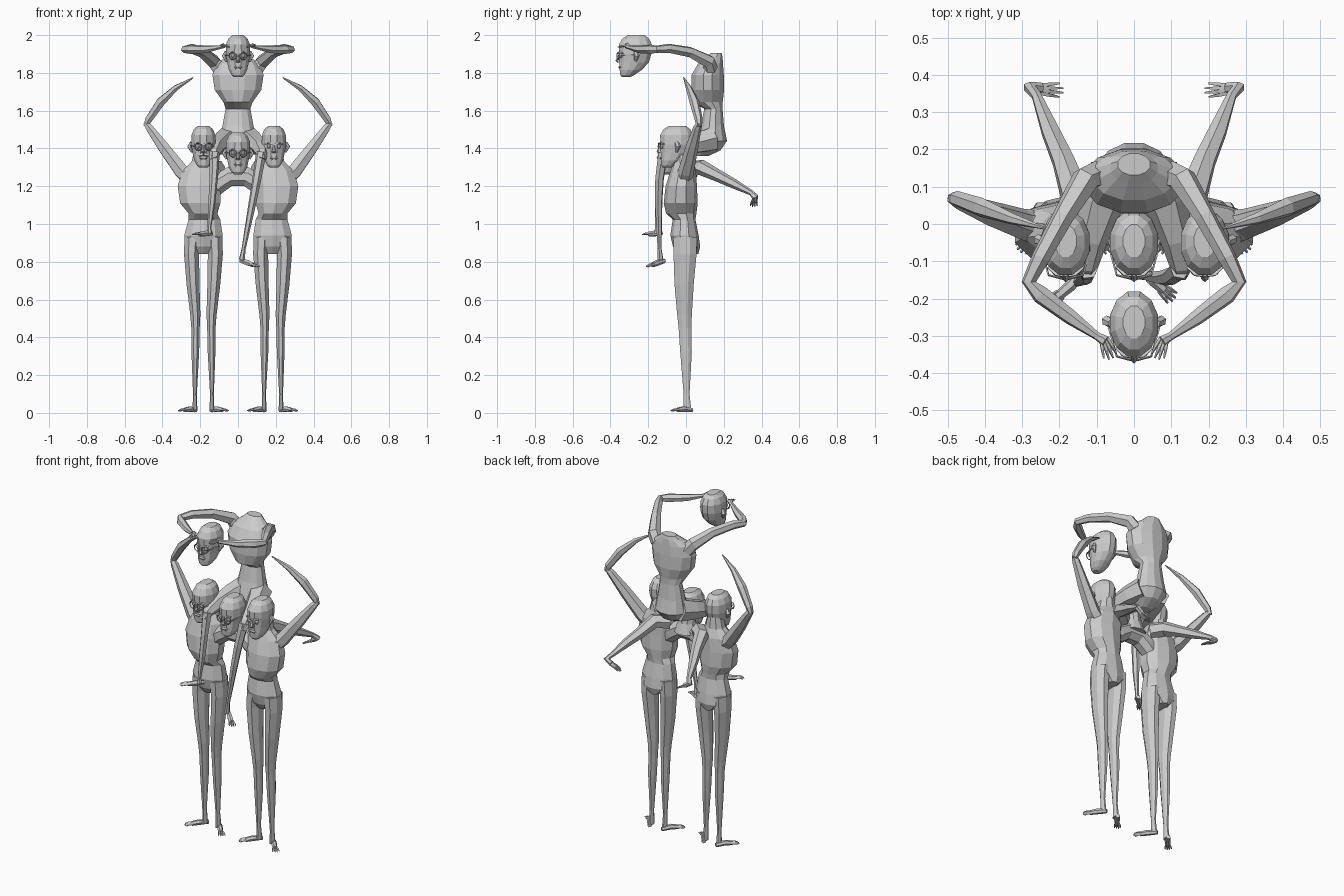
import bpy, bmesh, math
from mathutils import Vector, Quaternion


def make(name, rings):
    """Skin a list of vertex rings into a closed low-poly solid."""
    bm = bmesh.new()
    rows = [[bm.verts.new(p) for p in ring] for ring in rings]
    n = len(rows[0])
    for a, b in zip(rows, rows[1:]):
        for i in range(n):
            j = (i + 1) % n
            bm.faces.new((a[i], a[j], b[j], b[i]))
    bm.faces.new(rows[0][::-1])
    bm.faces.new(rows[-1])
    bmesh.ops.recalc_face_normals(bm, faces=bm.faces)
    me = bpy.data.meshes.new(name)
    bm.to_mesh(me)
    bm.free()
    ob = bpy.data.objects.new(name, me)
    bpy.context.collection.objects.link(ob)
    return ob


def circle(n):
    return [(math.cos(math.tau * (i + .5) / n), math.sin(math.tau * (i + .5) / n)) for i in range(n)]


def loft(name, rows, s=1, n=10, off=(0, 0, 0)):
    """Horizontal elliptical rings: x, y, z, rx, ry."""
    o = Vector(off)
    return make(name, [[o + Vector((s * (x + c * rx), y + d * ry, z)) for c, d in circle(n)]
                       for x, y, z, rx, ry in rows])


def limb(name, path, s=1, n=6):
    """Tapering tube along a path: x, y, z, radius."""
    pts = [Vector(p[:3]) for p in path]
    rings, q, last = [], Quaternion(), Vector((0, 0, 1))
    for i, p in enumerate(pts):
        t = (pts[min(i + 1, len(pts) - 1)] - pts[max(i - 1, 0)]).normalized()
        q = last.rotation_difference(t) @ q
        last = t
        r = path[i][3]
        ring = [p + q @ Vector((c * r, d * r, 0)) for c, d in circle(n)]
        rings.append([Vector((s * v.x, v.y, v.z)) for v in ring])
    return make(name, rings)


def digits(name, base, tip, s=1, r=.007, spread=.018, count=4):
    """Fan of small fingers or toes."""
    b, t = Vector(base), Vector(tip)
    d = t - b
    side = Vector((-d.y, d.x, 0)).normalized()
    for k in range(count):
        u = (k / (count - 1) - .5) * 2
        a, e = b + side * u * spread * .5, t + side * u * spread - d * abs(u) * .2
        limb(name, [(*a, r), (*((a + e) / 2 + Vector((0, 0, .003))), r * .9), (*e, r * .4)], s, 4)


def foot(name, heel, mid, toe, s=1):
    limb(name, [(*heel, .012), (*mid, .016), (*(Vector(mid).lerp(Vector(toe), .5)), .013)], s)
    digits(name + "_toe", Vector(mid).lerp(Vector(toe), .4), toe, s)


def head(name, x, y, top, style):
    """Skull with a flat-sided face, nose, ears, eyes, brows and mouth."""
    off = (x, y, top)
    loft(name, [(0, .005, 0, .03, .045), (0, .002, -.018, .052, .073), (0, 0, -.05, .066, .09),
                (0, 0, -.10, .067, .088), (0, -.006, -.145, .059, .08), (0, -.025, -.185, .05, .06),
                (0, -.042, -.21, .036, .04), (0, -.048, -.222, .022, .024)], 1, 12, off)
    loft(name + "_nose", [(0, -.083, -.105, .006, .008), (0, -.09, -.135, .011, .016),
                          (0, -.083, -.145, .013, .012)], 1, 6, off)
    loft(name + "_lips", [(0, -.078, -.163, .016, .008), (0, -.08, -.17, .024, .011),
                          (0, -.078, -.178, .014, .008)], 1, 8, off)
    for s in (-1, 1):
        limb(name + "_ear", [(x + s * .06, y + .002, top - .09, .012), (x + s * .072, y + .008, top - .11, .015),
                             (x + s * .06, y, top - .14, .006)])
        limb(name + "_brow", [(x + s * .008, y - .088, top - .096, .005), (x + s * .026, y - .085, top - .09, .006),
                              (x + s * .047, y - .066, top - .096, .004)], 1, 4)
        bpy.ops.mesh.primitive_uv_sphere_add(segments=8, ring_count=6, radius=.011,
                                             location=(x + s * .027, y - .077, top - .11))
        bpy.context.object.name = name + "_eye"
        if style in ("glasses", "mustache"):
            bpy.ops.mesh.primitive_torus_add(major_segments=12, minor_segments=4, major_radius=.02,
                                             minor_radius=.003, rotation=(math.pi / 2, 0, s * .25),
                                             location=(x + s * .027, y - .092, top - .11))
            bpy.context.object.name = name + "_rim"
            limb(name + "_temple", [(x + s * .046, y - .088, top - .11, .003),
                                    (x + s * .07, y, top - .105, .003)], 1, 4)
        if style == "mustache":
            limb(name + "_mustache", [(x, y - .092, top - .153, .006), (x + s * .022, y - .083, top - .157, .006),
                                      (x + s * .042, y - .062, top - .143, .002)], 1, 4)


for s in (-1, 1):
    # standing bodies
    loft("standing_torso", [(.183, .01, .84, .035, .055), (.183, .003, .88, .095, .072), (.183, -.008, .94, .107, .075),
                            (.178, -.01, 1.025, .088, .06), (.185, -.025, 1.055, .08, .08),
                            (.2, -.028, 1.11, .112, .09), (.205, -.025, 1.2, .12, .083),
                            (.193, -.015, 1.28, .108, .068), (.187, -.015, 1.33, .062, .052),
                            (.187, -.02, 1.4, .042, .05)], s)
    # standing legs and feet, outer then inner
    for leg, m in (("outer", 1), ("inner", -1)):
        fx = lambda d: .183 + m * d
        loft(leg + "_leg", [(fx(.058), -.005, .93, .046, .068), (fx(.063), -.005, .84, .043, .066),
                            (fx(.055), -.01, .68, .037, .055), (fx(.043), -.008, .52, .029, .042),
                            (fx(.042), -.005, .45, .024, .037), (fx(.043), 0, .32, .022, .033),
                            (fx(.045), .003, .1, .011, .017), (fx(.045), .008, .015, .014, .022)], s, 8)
        foot(leg + "_foot", (fx(.04), .032, .014), (fx(.072), -.015, .02), (fx(.128), -.075, .01), s)
    # raised outer arms ending in points
    limb("raised_upper_arm", [(.24, -.015, 1.23, .05), (.3, 0, 1.28, .042), (.39, .03, 1.4, .034),
                              (.47, .06, 1.51, .022), (.492, .068, 1.535, .012)], s)
    limb("raised_forearm", [(.488, .07, 1.515, .014), (.475, .068, 1.55, .021), (.41, .045, 1.645, .026),
                            (.33, .015, 1.72, .016), (.237, -.012, 1.775, .003)], s)
    # rear arms of the middle figure
    limb("rear_arm", [(.1, .02, 1.29, .045), (.16, .08, 1.3, .042), (.19, .17, 1.255, .032),
                      (.225, .25, 1.215, .026), (.262, .345, 1.165, .014), (.28, .365, 1.145, .018),
                      (.25, .365, 1.125, .015)], s)
    digits("rear_finger", (.26, .362, 1.125), (.185, .358, 1.09), s)
    # thighs of the upper figure over the shoulders
    limb("upper_thigh", [(.05, .14, 1.45, .07), (.085, .06, 1.43, .06), (.115, -.04, 1.405, .045),
                         (.127, -.11, 1.375, .032), (.126, -.135, 1.34, .022)], s)
    # arms of the upper figure reaching to the carried head
    limb("upper_figure_arm", [(.1, .13, 1.82, .04), (.13, .12, 1.86, .038), (.19, .02, 1.91, .029),
                              (.25, -.09, 1.93, .025), (.282, -.155, 1.925, .02), (.25, -.19, 1.925, .025),
                              (.17, -.25, 1.925, .021), (.1, -.3, 1.935, .011), (.075, -.315, 1.945, .015)], s)
    digits("holding_finger", (.08, -.31, 1.945), (.06, -.365, 1.935), s, .006)

# hanging shins and feet, one higher than the other
limb("left_shin", [(-.124, -.12, 1.38, .028), (-.128, -.14, 1.25, .022), (-.138, -.148, 1.12, .019),
                   (-.152, -.155, .98, .01), (-.15, -.155, .95, .014)])
foot("left_hanging_foot", (-.14, -.13, .95), (-.17, -.165, .95), (-.24, -.225, .943))
limb("right_shin", [(.124, -.12, 1.38, .028), (.1, -.14, 1.24, .024), (.078, -.145, 1.12, .021),
                    (.03, -.14, .87, .011), (.02, -.135, .81, .016)])
foot("right_hanging_foot", (.015, -.115, .805), (.05, -.15, .795), (.11, -.205, .772))

# arched chest joining the two bodies, with the middle neck
limb("shoulder_arch", [(-.15, -.02, 1.17, .05), (-.1, -.02, 1.215, .055), (-.045, -.02, 1.25, .055),
                       (.045, -.02, 1.25, .055), (.1, -.02, 1.215, .055), (.15, -.02, 1.17, .05)], 1, 8)
loft("middle_neck", [(0, .0, 1.25, .07, .06), (0, -.01, 1.31, .05, .05), (0, -.02, 1.38, .042, .05)])

# upper figure
loft("upper_torso", [(0, .08, 1.36, .04, .04), (0, .11, 1.39, .075, .075), (0, .135, 1.44, .1, .085),
                     (0, .14, 1.52, .085, .063), (0, .145, 1.61, .068, .05), (0, .115, 1.645, .08, .082),
                     (0, .115, 1.71, .128, .09), (0, .115, 1.79, .14, .088), (0, .13, 1.85, .115, .068),
                     (0, .15, 1.885, .065, .045), (0, .16, 1.905, .045, .03)], 1, 12)

# four heads
head("left_head", -.183, -.05, 1.52, "mustache")
head("middle_head", 0, -.05, 1.485, "glasses")
head("right_head", .19, -.05, 1.52, "plain")
head("carried_head", 0, -.268, 2.0, "glasses")
